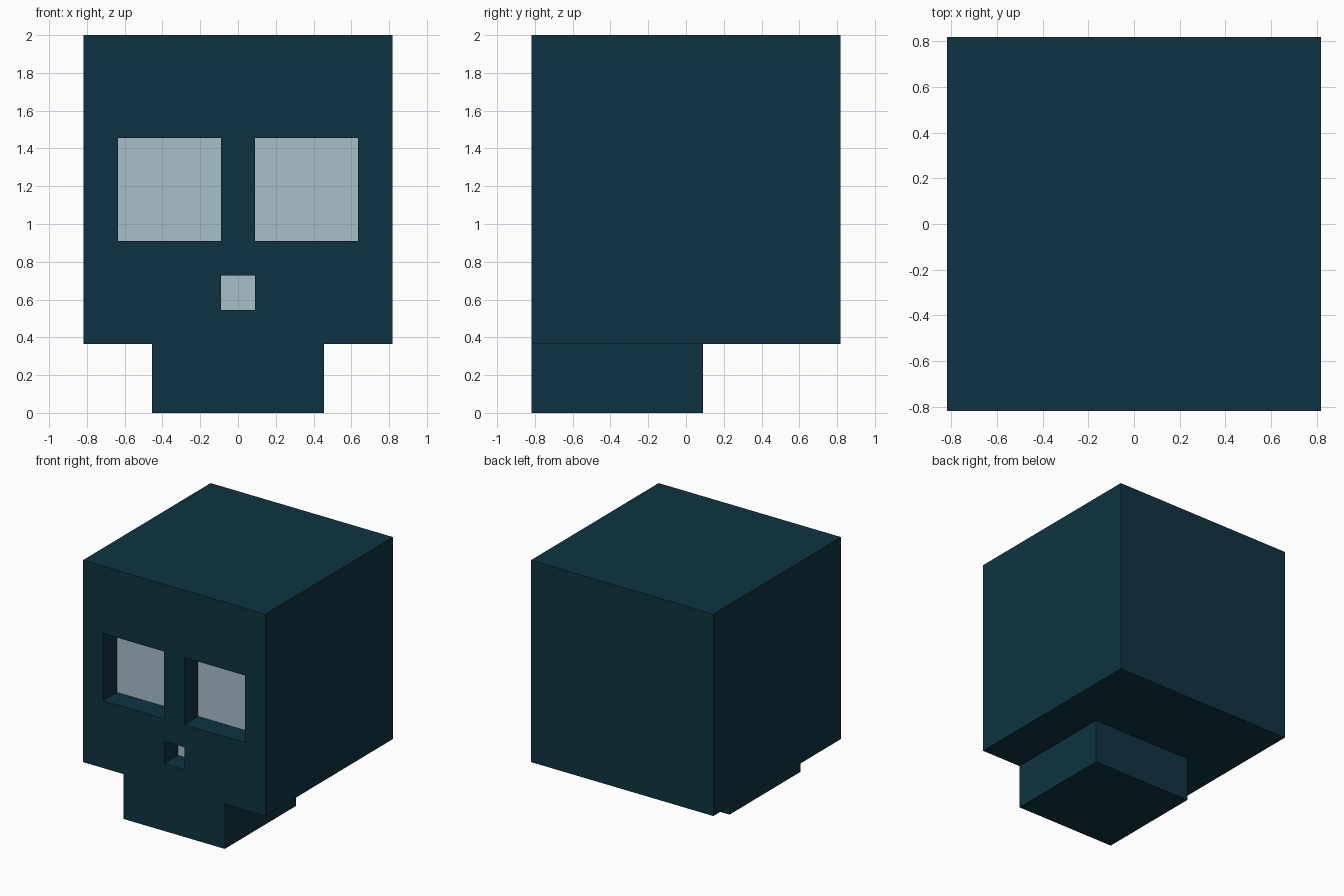
import bpy, bmesh

if "Cube" in bpy.data.objects:
    bpy.data.objects.remove(bpy.data.objects["Cube"])

U = 2 / 11  # the whole model sits on an 11-unit-high block grid


def material(name, srgb):
    m = bpy.data.materials.new(name)
    lin = [((c / 255 + 0.055) / 1.055) ** 2.4 if c > 10 else c / 255 / 12.92 for c in srgb]
    m.diffuse_color = (*lin, 1)
    m.use_nodes = True
    m.node_tree.nodes["Principled BSDF"].inputs["Base Color"].default_value = m.diffuse_color
    return m


def box(name, lo, hi, mat=None):
    """Axis-aligned box between two corners, given in grid units."""
    bm = bmesh.new()
    bmesh.ops.create_cube(bm, size=1)
    for v in bm.verts:
        v.co = [(lo[i] if v.co[i] < 0 else hi[i]) * U for i in range(3)]
    me = bpy.data.meshes.new(name)
    bm.to_mesh(me)
    bm.free()
    ob = bpy.data.objects.new(name, me)
    bpy.context.collection.objects.link(ob)
    if mat:
        me.materials.append(mat)
    return ob


dark = material("dark teal", (14, 52, 65))
pale = material("pale blue grey", (168, 192, 202))

# Head and jaw blocks
cranium = box("cranium", (-4.5, -4.5, 2), (4.5, 4.5, 11), dark)
jaw = box("jaw", (-2.5, -4.5, 0), (2.5, 0.5, 2), dark)

# Eye sockets and nose hole: x range, z range
holes = {
    "left_eye": (-3.5, -0.5, 5, 8),
    "right_eye": (0.5, 3.5, 5, 8),
    "nose": (-0.5, 0.5, 3, 4),
}
for name, (x0, x1, z0, z1) in holes.items():
    cutter = box(name + "_cutter", (x0, -5, z0), (x1, -3.5, z1), dark)
    cutter.hide_render = True
    cutter.hide_set(True)
    cut = cranium.modifiers.new(name + "_hole", 'BOOLEAN')
    cut.operation = 'DIFFERENCE'
    cut.solver = 'EXACT'
    cut.object = cutter
    # Pale plate at the bottom of the hole
    box(name + "_plate", (x0, -3.52, z0), (x1, -3.5, z1), pale)
